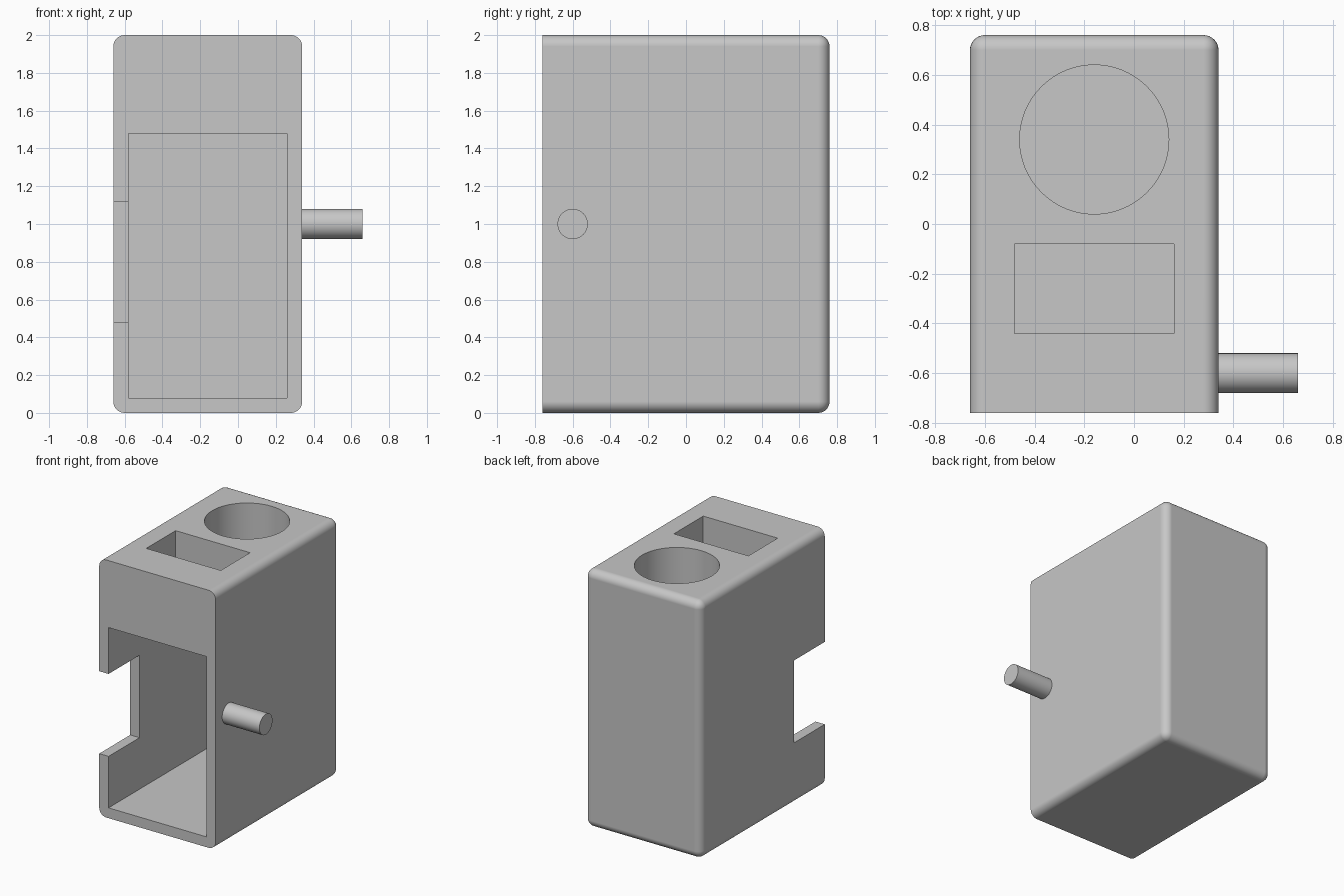
import bpy, bmesh, math
from mathutils import Matrix, Vector

cube = bpy.data.objects.get("Cube")
if cube:
    bpy.data.objects.remove(cube, do_unlink=True)

grey = bpy.data.materials.new("plain grey")
grey.use_nodes = True
colour = (0.57, 0.57, 0.57, 1)
grey.diffuse_color = colour
grey.node_tree.nodes["Principled BSDF"].inputs["Base Color"].default_value = colour


def finish(name, bm):
    bmesh.ops.recalc_face_normals(bm, faces=bm.faces)
    mesh = bpy.data.meshes.new(name)
    bm.to_mesh(mesh)
    bm.free()
    obj = bpy.data.objects.new(name, mesh)
    bpy.context.collection.objects.link(obj)
    mesh.materials.append(grey)
    return obj


def box(name, low, high, fillet=0):
    low, high = Vector(low), Vector(high)
    bm = bmesh.new()
    bmesh.ops.create_cube(bm, size=1)
    bmesh.ops.scale(bm, vec=high - low, verts=bm.verts)
    bmesh.ops.translate(bm, vec=(low + high) / 2, verts=bm.verts)
    if fillet:
        # Round every edge except those bordering the open front
        edges = [e for e in bm.edges if any(v.co.y > 0 for v in e.verts)]
        bmesh.ops.bevel(bm, geom=edges, offset=fillet, segments=8,
                        profile=0.5, affect='EDGES', clamp_overlap=True)
    return finish(name, bm)


def cylinder(name, centre, radius, length, turn=0):
    bm = bmesh.new()
    matrix = Matrix.Translation(centre) @ Matrix.Rotation(turn, 4, 'Y')
    bmesh.ops.create_cone(bm, cap_ends=True, segments=64, radius1=radius,
                          radius2=radius, depth=length, matrix=matrix)
    return finish(name, bm)


def select_only(obj):
    bpy.ops.object.select_all(action='DESELECT')
    obj.select_set(True)
    bpy.context.view_layer.objects.active = obj


# Housing with rounded back, top, bottom and side edges
housing = box("housing", (-0.66, -0.76, 0), (0.34, 0.76, 2), fillet=0.06)

# Front compartment, side notch and the two pockets in the top
cutters = [
    box("compartment_cutter", (-0.58, -1, 0.08), (0.26, 0.68, 1.48)),
    box("notch_cutter", (-0.8, -1, 0.48), (-0.5, -0.38, 1.12)),
    box("square_pocket_cutter", (-0.48, -0.44, 1.56), (0.16, -0.08, 2.2)),
    cylinder("round_pocket_cutter", (-0.16, 0.34, 1.86), 0.3, 0.6),
]
for cutter in cutters:
    cutter.hide_render = True
    select_only(housing)
    cut = housing.modifiers.new("cut", 'BOOLEAN')
    cut.operation = 'DIFFERENCE'
    cut.solver = 'EXACT'
    cut.object = cutter
    bpy.ops.object.modifier_apply(modifier=cut.name)
    bpy.data.objects.remove(cutter, do_unlink=True)

# Peg standing out of the side wall
peg = cylinder("side_peg", (0.495, -0.6, 1), 0.08, 0.33, math.pi / 2)

for obj in (housing, peg):
    select_only(obj)
    bpy.ops.object.shade_smooth_by_angle(angle=math.radians(30))
    normals = obj.modifiers.new("even_normals", 'WEIGHTED_NORMAL')
    normals.keep_sharp = True
